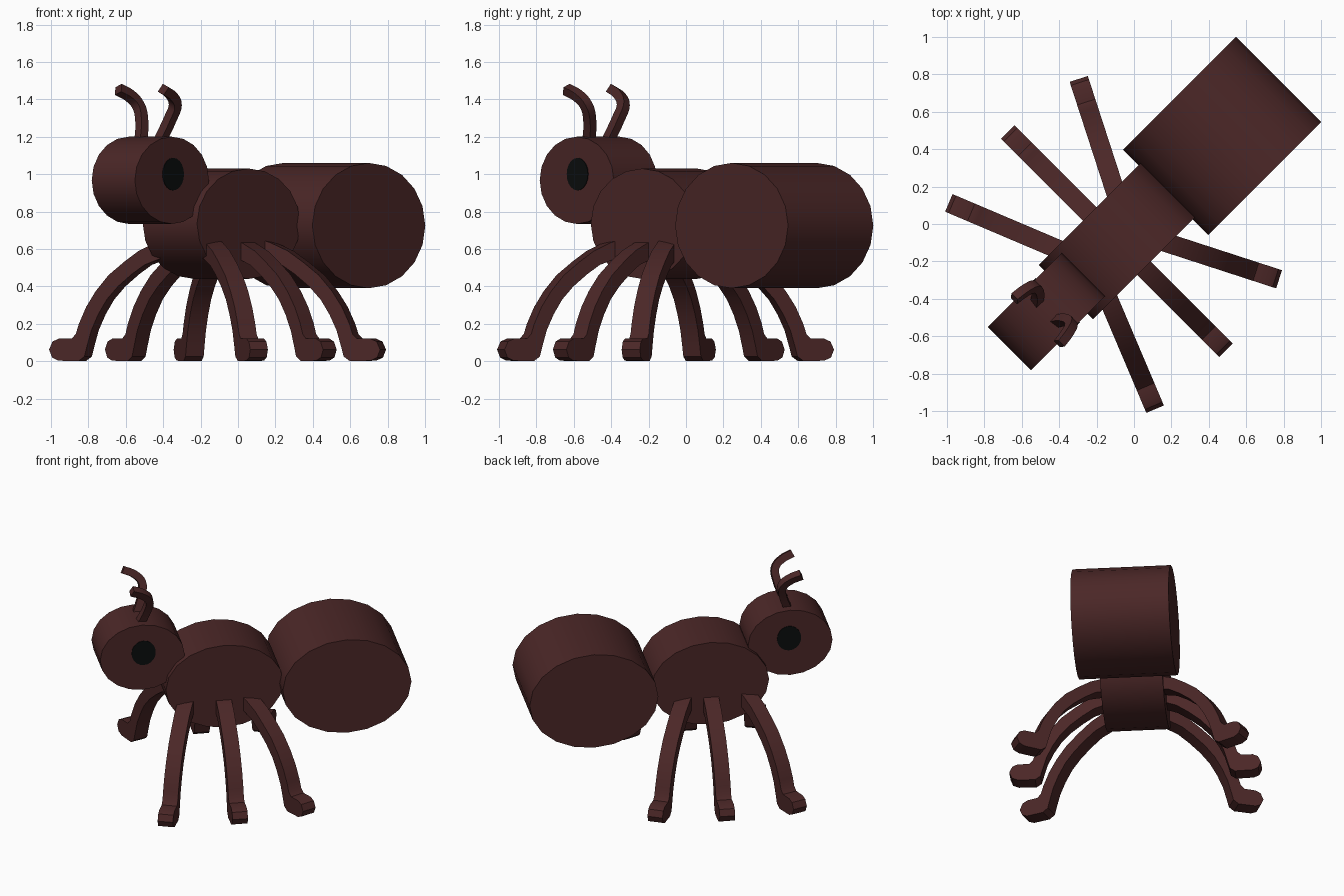
import bpy, bmesh
from math import sin, cos, tan, pi, radians
from mathutils import Matrix, Vector

if "Cube" in bpy.data.objects:
    bpy.data.objects.remove(bpy.data.objects["Cube"])

# Body axis runs diagonally: local X points to the tail, local -Y to the left
TURN = Matrix.Rotation(radians(45), 4, 'Z')


def material(name, rgb):
    m = bpy.data.materials.new(name)
    m.use_nodes = True
    color = (*rgb, 1)
    m.diffuse_color = color
    m.node_tree.nodes["Principled BSDF"].inputs["Base Color"].default_value = color
    return m


BROWN = material("dark reddish brown", (0.07, 0.02, 0.02))
BLACK = material("eye black", (0.003, 0.004, 0.004))


def finish(obj, mat, matrix=Matrix.Identity(4)):
    """Link, place, colour and smooth an object."""
    bpy.context.collection.objects.link(obj)
    obj.data.transform(TURN @ matrix)
    obj.data.materials.append(mat)
    bpy.ops.object.select_all(action='DESELECT')
    obj.select_set(True)
    bpy.context.view_layer.objects.active = obj
    bpy.ops.object.shade_smooth_by_angle(angle=radians(35))
    return obj


def slab(name, outline, y0, y1, mat, matrix=Matrix.Identity(4)):
    """Extrude an XZ outline sideways from y0 to y1."""
    bm = bmesh.new()
    face = bm.faces.new([bm.verts.new((x, y0, z)) for x, z in outline])
    new = bmesh.ops.extrude_face_region(bm, geom=[face])
    moved = [v for v in new["geom"] if isinstance(v, bmesh.types.BMVert)]
    bmesh.ops.translate(bm, verts=moved, vec=(0, y1 - y0, 0))
    bmesh.ops.recalc_face_normals(bm, faces=bm.faces)
    mesh = bpy.data.meshes.new(name)
    bm.to_mesh(mesh)
    bm.free()
    return finish(bpy.data.objects.new(name, mesh), mat, matrix)


def ellipse(cx, cz, rx, rz, sides=20):
    return [(cx + rx * cos(2 * pi * i / sides), cz + rz * sin(2 * pi * i / sides))
            for i in range(sides)]


# Three drum-shaped body segments
HEAD, THORAX, ABDOMEN = 0.163, 0.205, 0.322
slab("head", ellipse(-0.663, 0.967, 0.28, 0.233), -HEAD, HEAD, BROWN)
slab("thorax", ellipse(-0.125, 0.735, 0.39, 0.295), -THORAX, THORAX, BROWN)
slab("abdomen", ellipse(0.667, 0.725, 0.427, 0.335), -ABDOMEN, ABDOMEN, BROWN)

# Side profile of a leg: distance outward from the thorax wall, height
LEG = [(-0.1, 0.665), (0, 0.635), (0.1, 0.59), (0.186, 0.53), (0.275, 0.46),
       (0.349, 0.375), (0.405, 0.29), (0.447, 0.2), (0.465, 0.145), (0.49, 0.12),
       (0.566, 0.12), (0.6, 0.105), (0.62, 0.062), (0.603, 0.02), (0.566, 0.003),
       (0.45, 0), (0.415, 0.025), (0.4, 0.08), (0.375, 0.165), (0.335, 0.25),
       (0.285, 0.33), (0.22, 0.4), (0.14, 0.465), (0.066, 0.515), (-0.1, 0.575)]
LEGS = [("front", -0.388, -22), ("middle", -0.13, 0), ("back", 0.058, 27)]

# Antenna centre line on the right side of the head
ANTENNA = [(-0.67, 0.066, 1.16), (-0.619, 0.11, 1.3), (-0.615, 0.141, 1.37),
           (-0.661, 0.159, 1.42), (-0.735, 0.17, 1.453)]

for side, s in (("left", -1), ("right", 1)):
    # Eye disc
    slab(side + "_eye", ellipse(-0.655, 1.0, 0.08, 0.087), s * (HEAD - 0.002),
         s * (HEAD + 0.004), BLACK)

    # Legs fan out from the thorax wall
    for name, x, splay in LEGS:
        angle = s * (90 - splay)
        place = (Matrix.Translation((x, s * THORAX, 0))
                 @ Matrix.Rotation(radians(angle), 4, 'Z'))
        slab(f"{side}_{name}_leg", LEG, -0.051, 0.051, BROWN, place)

    # Curled antenna with a square section
    curve = bpy.data.curves.new(side + "_antenna_path", 'CURVE')
    curve.dimensions = '3D'
    curve.bevel_depth = 0.035
    curve.bevel_resolution = 0
    curve.resolution_u = 4
    curve.use_fill_caps = True
    spline = curve.splines.new('BEZIER')
    spline.bezier_points.add(len(ANTENNA) - 1)
    for p, (x, y, z) in zip(spline.bezier_points, ANTENNA):
        p.co = (x, s * y, z)
        p.handle_left_type = p.handle_right_type = 'AUTO'
    helper = bpy.data.objects.new(side + "_antenna_path", curve)
    bpy.context.collection.objects.link(helper)
    bpy.context.view_layer.update()
    graph = bpy.context.evaluated_depsgraph_get()
    mesh = bpy.data.meshes.new_from_object(helper.evaluated_get(graph))
    bpy.data.objects.remove(helper)
    mesh.materials.clear()
    finish(bpy.data.objects.new(side + "_antenna", mesh), BROWN)
